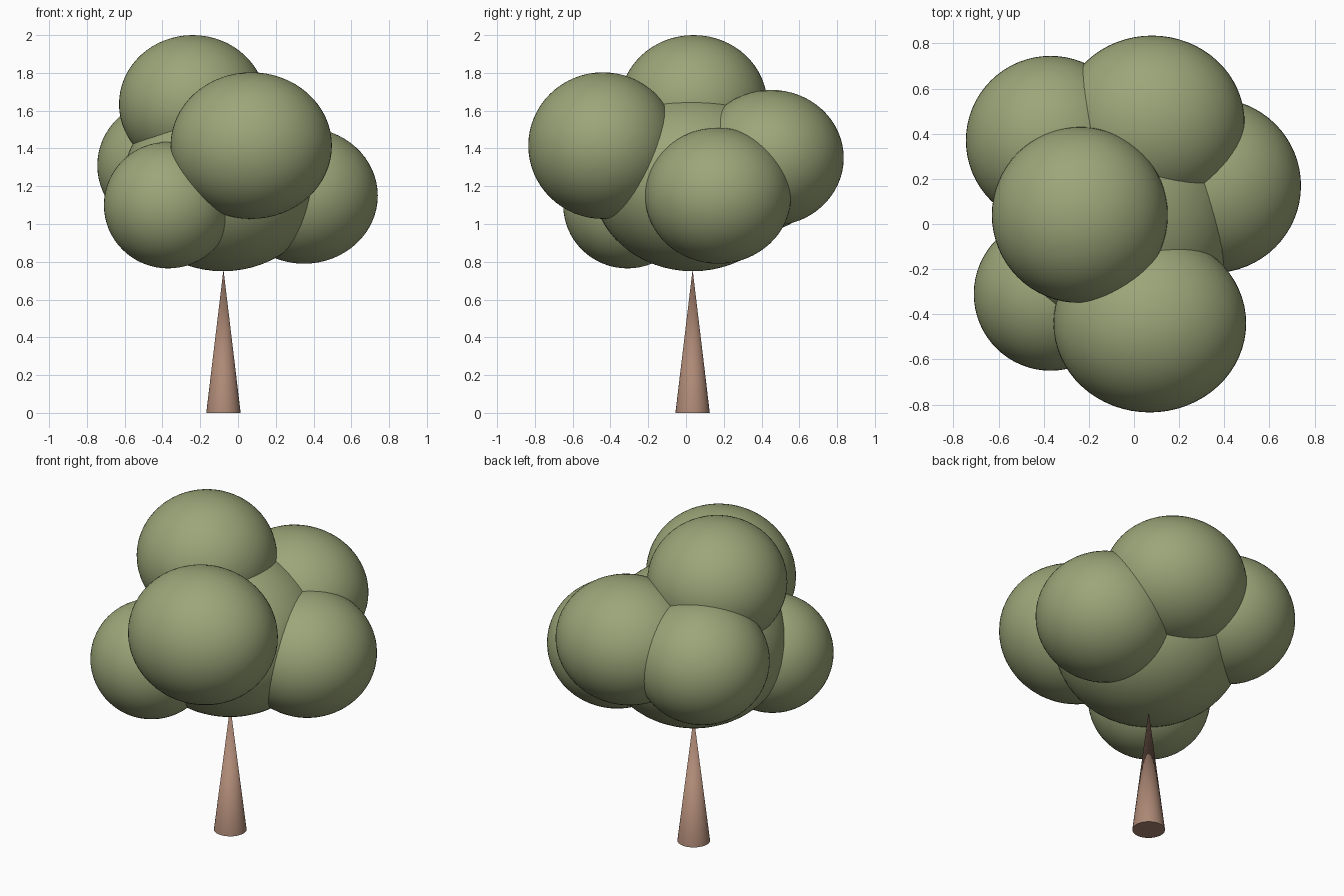
import bpy

if "Cube" in bpy.data.objects:
    bpy.data.objects.remove(bpy.data.objects["Cube"])


def material(name, color):
    m = bpy.data.materials.new(name)
    m.diffuse_color = (*color, 1)
    m.use_nodes = True
    m.node_tree.nodes["Principled BSDF"].inputs["Base Color"].default_value = m.diffuse_color
    return m


leaf = material("leaf_green", (0.33, 0.38, 0.19))
bark = material("bark_brown", (0.42, 0.25, 0.18))


# Rounded foliage clump: smooth ellipsoid
def clump(name, center, radii):
    bpy.ops.mesh.primitive_uv_sphere_add(segments=64, ring_count=32, location=center)
    ob = bpy.context.object
    ob.name = name
    ob.scale = radii
    bpy.ops.object.transform_apply(location=False, rotation=False, scale=True)
    bpy.ops.object.shade_smooth()
    ob.data.materials.append(leaf)


# Crown: a wide core surrounded by six overlapping clumps
clumps = {
    "crown_core": ((-0.08, 0.035, 1.22), (0.53, 0.53, 0.47)),
    "top_clump": ((-0.24, 0.04, 1.635), (0.39, 0.39, 0.365)),
    "front_clump": ((0.07, -0.44, 1.415), (0.427, 0.395, 0.388)),
    "front_left_clump": ((-0.37, -0.31, 1.10), (0.34, 0.34, 0.335)),
    "right_clump": ((0.35, 0.17, 1.15), (0.39, 0.387, 0.36)),
    "back_right_clump": ((0.08, 0.45, 1.35), (0.41, 0.385, 0.36)),
    "back_left_clump": ((-0.37, 0.37, 1.31), (0.375, 0.375, 0.355)),
}
for name, (center, radii) in clumps.items():
    clump(name, center, radii)

# Trunk: slim cone rising to a point at the crown
HEIGHT = 0.76
bpy.ops.mesh.primitive_cone_add(vertices=32, radius1=0.091, radius2=0, depth=HEIGHT,
                                location=(-0.077, 0.035, HEIGHT / 2))
trunk = bpy.context.object
trunk.name = "trunk"
trunk.data.materials.append(bark)
bpy.ops.object.shade_smooth_by_angle()
